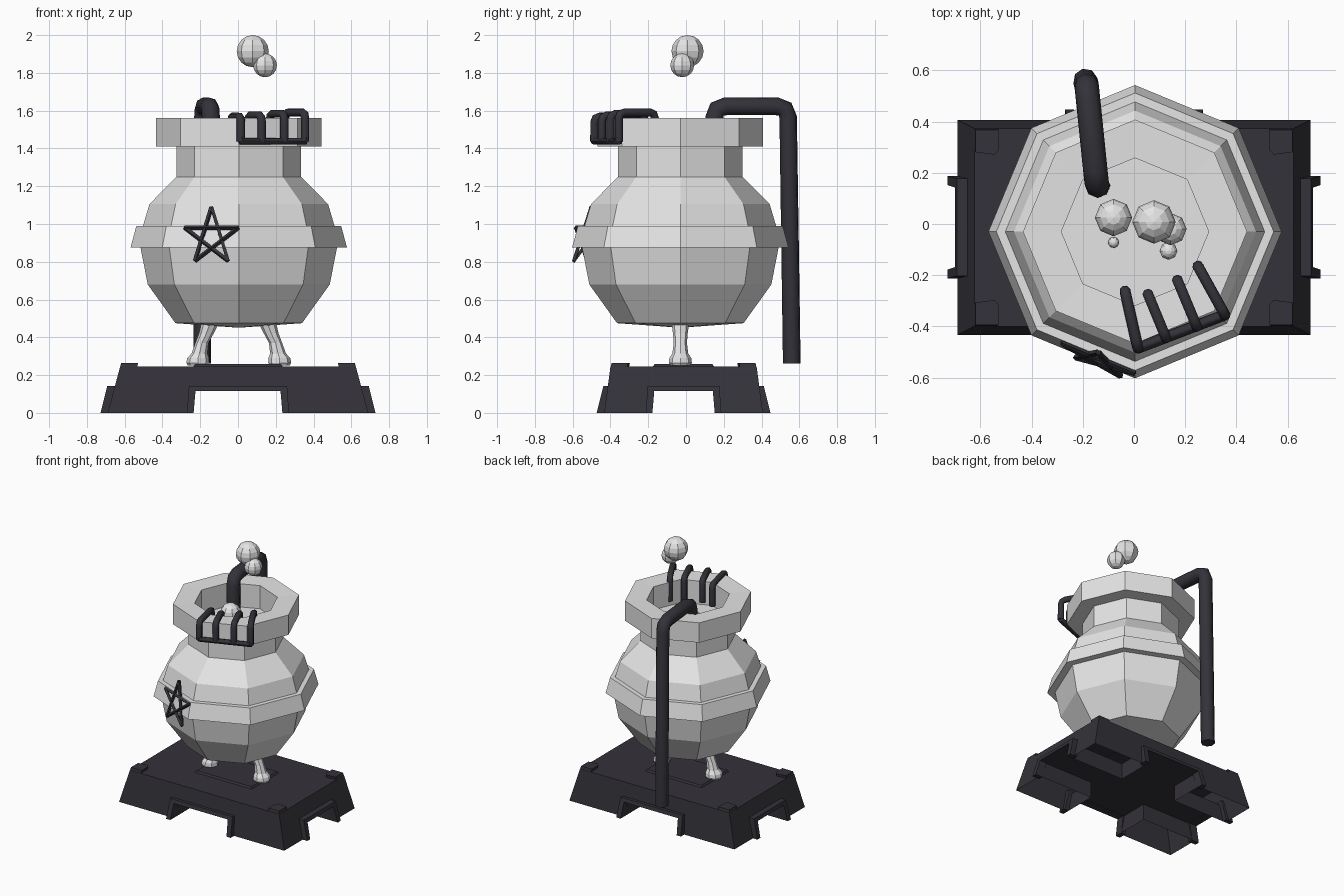
import bpy, bmesh, math
from mathutils import Vector

if "Cube" in bpy.data.objects:
    bpy.data.objects.remove(bpy.data.objects["Cube"])


def material(name, rgb):
    m = bpy.data.materials.new(name)
    m.diffuse_color = (*rgb, 1)
    m.use_nodes = True
    m.node_tree.nodes["Principled BSDF"].inputs["Base Color"].default_value = m.diffuse_color
    return m


PALE = material("pale_grey", (0.78, 0.78, 0.78))
DARK = material("dark_slate", (0.034, 0.032, 0.041))
CX, CY = 0.004, -0.03          # pot axis


def finish(name, bm, mat, smooth=False, recalc=True):
    bmesh.ops.remove_doubles(bm, verts=bm.verts, dist=1e-5)
    if recalc:
        bmesh.ops.recalc_face_normals(bm, faces=bm.faces)
    me = bpy.data.meshes.new(name)
    bm.to_mesh(me)
    bm.free()
    me.materials.append(mat)
    ob = bpy.data.objects.new(name, me)
    bpy.context.collection.objects.link(ob)
    if smooth:
        me.shade_smooth()
    return ob


def poly(bm, pts):
    return bm.faces.new([bm.verts.new(p) for p in pts])


def loft(bm, rings):
    """Skin a list of rings with equal point counts, closing both ends."""
    vs = [[bm.verts.new(p) for p in r] for r in rings]
    n = len(vs[0])
    for a, b in zip(vs, vs[1:]):
        for i in range(n):
            j = (i + 1) % n
            bm.faces.new((a[i], a[j], b[j], b[i]))
    bm.faces.new(vs[0][::-1])
    bm.faces.new(vs[-1])


def ring(x, y, z, r, n=8):
    return [(x + r * math.cos(math.tau * i / n), y + r * math.sin(math.tau * i / n), z)
            for i in range(n)]


def tube(name, pts, radius, bend=0.0, res=2, smooth=True):
    """Round tube along points, with softened bends."""
    pts = [Vector(p) for p in pts]
    path = [pts[0]]
    for a, b, c in zip(pts, pts[1:], pts[2:]):
        p, q = b + (a - b).normalized() * bend, b + (c - b).normalized() * bend
        path += [p, p * .25 + b * .5 + q * .25, q] if bend else [b]
    path.append(pts[-1])
    cu = bpy.data.curves.new(name, 'CURVE')
    cu.dimensions = '3D'
    cu.bevel_depth, cu.bevel_resolution, cu.use_fill_caps = radius, res, True
    sp = cu.splines.new('POLY')
    sp.points.add(len(path) - 1)
    for s, p in zip(sp.points, path):
        s.co = (*p, 1)
    sp.use_smooth = smooth
    cu.materials.append(DARK)
    ob = bpy.data.objects.new(name, cu)
    bpy.context.collection.objects.link(ob)
    bpy.ops.object.select_all(action='DESELECT')
    ob.select_set(True)
    bpy.context.view_layer.objects.active = ob
    bpy.ops.object.convert(target='MESH')
    if smooth:
        bpy.ops.object.shade_smooth_by_angle(angle=math.radians(50))


# ---- plinth: sloped box on four open corner legs with crossing tunnels
BY, TOP, CEIL = -0.013, 0.245, 0.12
OX, OY = 0.235, 0.165


def hx(z): return 0.69 - 0.27 * z
def hy(z): return 0.42 - 0.135 * z


bm = bmesh.new()
for sx in (-1, 1):
    for sy in (-1, 1):
        def P(x, y, z): return (sx * x, BY + sy * y, z)
        quads = [
            # leg: two outer walls, two inner walls
            [P(hx(0), OY, 0), P(hx(0), hy(0), 0), P(hx(CEIL), hy(CEIL), CEIL), P(hx(CEIL), OY, CEIL)],
            [P(OX, hy(0), 0), P(hx(0), hy(0), 0), P(hx(CEIL), hy(CEIL), CEIL), P(OX, hy(CEIL), CEIL)],
            [P(OX, OY, 0), P(hx(0), OY, 0), P(hx(CEIL), OY, CEIL), P(OX, OY, CEIL)],
            [P(OX, OY, 0), P(OX, hy(0), 0), P(OX, hy(CEIL), CEIL), P(OX, OY, CEIL)],
            # tunnel ceiling
            [P(0, 0, CEIL), P(OX, 0, CEIL), P(OX, OY, CEIL), P(0, OY, CEIL)],
            [P(OX, 0, CEIL), P(hx(CEIL), 0, CEIL), P(hx(CEIL), OY, CEIL), P(OX, OY, CEIL)],
            [P(0, OY, CEIL), P(OX, OY, CEIL), P(OX, hy(CEIL), CEIL), P(0, hy(CEIL), CEIL)],
            # upper walls and deck
            [P(hx(CEIL), 0, CEIL), P(hx(CEIL), OY, CEIL), P(hx(CEIL), hy(CEIL), CEIL),
             P(hx(TOP), hy(TOP), TOP), P(hx(TOP), 0, TOP)],
            [P(0, hy(CEIL), CEIL), P(OX, hy(CEIL), CEIL), P(hx(CEIL), hy(CEIL), CEIL),
             P(hx(TOP), hy(TOP), TOP), P(0, hy(TOP), TOP)],
            [P(0, 0, TOP), P(hx(TOP), 0, TOP), P(hx(TOP), hy(TOP), TOP), P(0, hy(TOP), TOP)],
        ]
        for q in quads:
            poly(bm, q)
finish("plinth", bm, DARK)

# ---- arch trims round the four tunnel mouths
bm = bmesh.new()
for axis, o, d0 in ((0, OY, 0.728), (1, OX, 0.46)):
    for s in (-1, 1):
        def Q(u, d, z): return (s * d, BY + u, z) if axis == 0 else (u, BY + s * d, z)
        def section(u, z): return [u, z]
        w, zt, zc = o + 0.035, 0.143, CEIL - 0.004
        arch = [((-w, 0), (-w + .01, zt)), ((-o, 0), (-o + .01, zc)),
                ((o, 0), (o - .01, zc)), ((w, 0), (w - .01, zt))]
        (A, B), (C, D), (E, F), (G, H) = arch
        for cell in ([A, C, D, B], [E, G, H, F], [D, F, H, B]):
            loft(bm, [[Q(u, d0 - .25 * z - back, z) for u, z in cell] for back in (0, 0.06)])
finish("arch_trims", bm, DARK)

# ---- chamfered corner pads and centre plate on the deck
bm = bmesh.new()
for sx in (-1, 1):
    for sy in (-1, 1):
        pad = [(.625, .387), (.625, .30), (.55, .29), (.535, .31), (.535, .387)]
        loft(bm, [[(sx * (x - k), BY + sy * (y - k), z) for x, y in pad]
                  for z, k in ((.235, 0), (.265, .006))])
loft(bm, [[(sx * (.24 - k), BY + sy * (.165 - k), z) for sx, sy in
           ((-1, -1), (1, -1), (1, 1), (-1, 1))] for z, k in ((.24, 0), (.258, .012))])
finish("deck_pads", bm, DARK)

# ---- cauldron: one eight-sided lathe, liquid surface included
profile = [(.335, .475), (.482, .68), (.52, .875), (.573, .875), (.542, .99), (.507, .99),
           (.473, 1.105), (.33, 1.25), (.33, 1.41), (.438, 1.41), (.438, 1.56),
           (.288, 1.555), (.288, 1.38)]
bm = bmesh.new()
loft(bm, [ring(CX, CY, .453, .03)] + [ring(CX, CY, z, r) for r, z in profile])
finish("cauldron", bm, PALE)

# ---- two splayed feet
for s, nm in ((-1, "left_foot"), (1, "right_foot")):
    bm = bmesh.new()
    loft(bm, [ring(CX + s * x, CY, z, r) for z, x, r in
              ((.25, .217, .052), (.265, .217, .061), (.29, .215, .058), (.315, .208, .042),
               (.37, .195, .035), (.42, .172, .039), (.48, .15, .047))])
    finish(nm, bm, PALE)

# ---- bubbles
for i, (x, y, z, r) in enumerate(((.078, .008, 1.915, .085), (.143, -.02, 1.84, .063),
                                  (-.08, .025, 1.415, .073), (-.08, -.072, 1.40, .022),
                                  (.135, -.105, 1.405, .035))):
    bm = bmesh.new()
    bmesh.ops.create_uvsphere(bm, u_segments=8, v_segments=8, radius=r)
    bmesh.ops.translate(bm, verts=bm.verts, vec=(x, y, z))
    finish(f"bubble_{i + 1}", bm, PALE)

# ---- drain pipe at the back
tube("pipe", [(-.14, .15, 1.36), (-.145, .15, 1.623), (-.185, .54, 1.623), (-.19, .56, .262)],
     .048, bend=.06)

# ---- hooked rack over the rim
fingers = [((.015, -.485), (-.035, -.262), 1.568), ((.125, -.445), (.055, -.275), 1.575),
           ((.245, -.40), (.17, -.22), 1.583), ((.355, -.355), (.25, -.165), 1.59)]
for i, ((ox, oy), (ix, iy), z) in enumerate(fingers):
    tube(f"rack_hook_{i + 1}", [(ox, oy, 1.438), (ox, oy, z), (ix, iy, z), (ix, iy, 1.41)],
         .022, bend=.03)
tube("rack_bar", [(.015, -.485, 1.46), (.02, -.483, 1.438), (.35, -.357, 1.438),
                  (.355, -.355, 1.46)], .022)

# ---- five-pointed star on the front left facet, leaning outward at the bottom
nx, ny = math.cos(math.radians(-112.5)), math.sin(math.radians(-112.5))
tips = []
for i in range(5):
    a = math.pi / 2 + math.tau * i / 5
    u, z = .162 * math.cos(a), .932 + .158 * math.sin(a)
    d = .51 + .18 * (.985 - z)
    tips.append((-.14 - u * ny, CY + .06 + u * nx, z, d))
star = []
for x, y, z, d in tips:                     # push each tip onto the facet plane
    y = CY + (d - nx * (x - CX)) / ny
    star.append((x, y, z))
for i in range(5):
    tube(f"star_bar_{i + 1}", [star[i], star[(i + 2) % 5]], .012, res=0, smooth=False)
